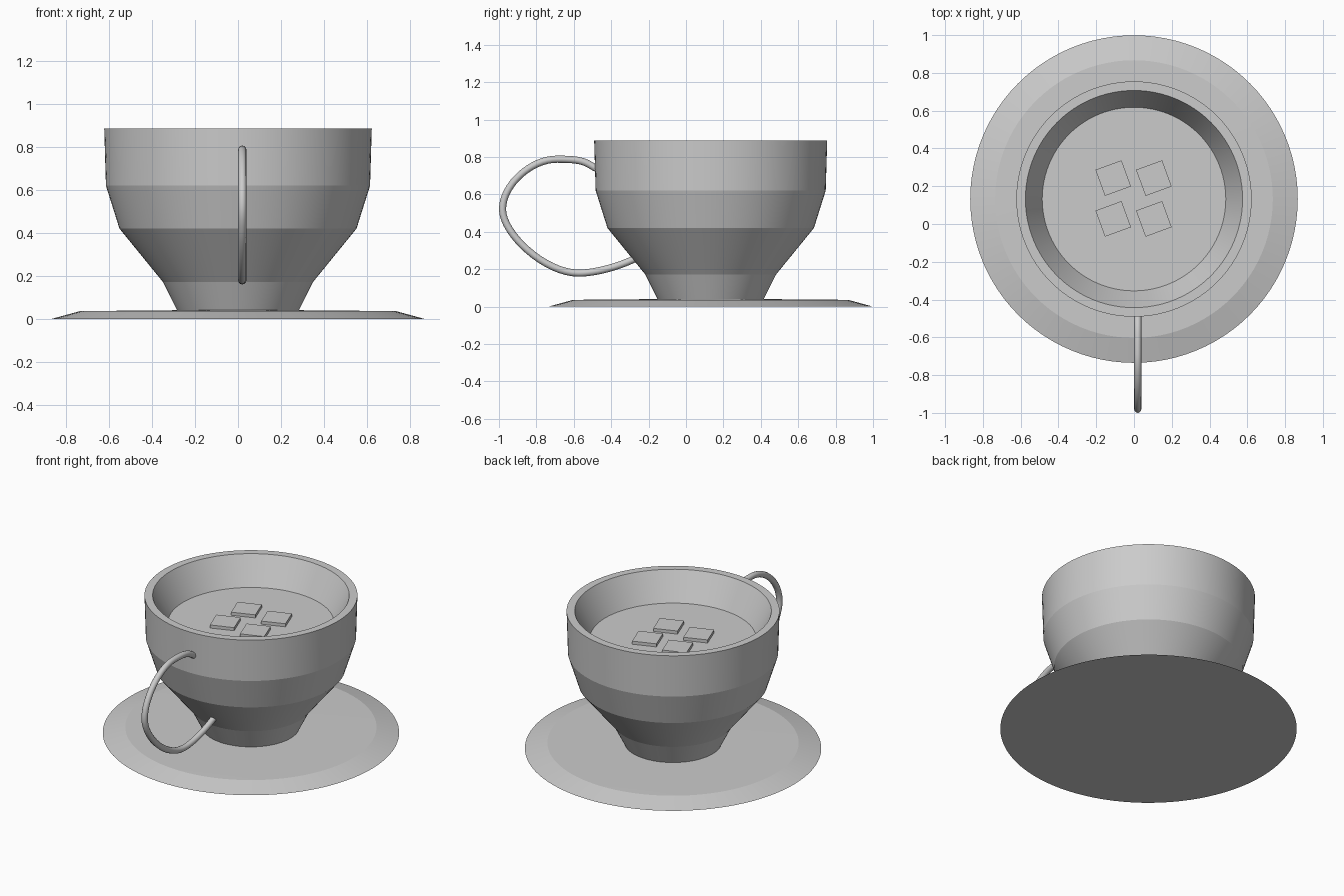
import bpy, bmesh, math
from mathutils import Vector, Matrix

cube = bpy.data.objects.get("Cube")
if cube:
    bpy.data.objects.remove(cube)

CENTRE_Y = 0.132
SEGMENTS = 96

# One plain grey for everything
grey = bpy.data.materials.new("ceramic_grey")
grey.use_nodes = True
colour = (0.6, 0.6, 0.6, 1)
grey.diffuse_color = colour
grey.node_tree.nodes["Principled BSDF"].inputs["Base Color"].default_value = colour


def finish(bm, name):
    bmesh.ops.recalc_face_normals(bm, faces=bm.faces)
    mesh = bpy.data.meshes.new(name)
    bm.to_mesh(mesh)
    bm.free()
    mesh.materials.append(grey)
    obj = bpy.data.objects.new(name, mesh)
    bpy.context.collection.objects.link(obj)
    bpy.ops.object.select_all(action="DESELECT")
    obj.select_set(True)
    bpy.context.view_layer.objects.active = obj
    bpy.ops.object.shade_smooth_by_angle(angle=math.radians(8))
    return obj


def lathe(name, profile):
    """Spin a (radius, height) profile and close both ends with a disc."""
    bm = bmesh.new()
    rings = []
    for r, z in profile:
        rings.append([bm.verts.new((r * math.cos(a), r * math.sin(a) + CENTRE_Y, z))
                      for a in (math.tau * i / SEGMENTS for i in range(SEGMENTS))])
    for low, high in zip(rings, rings[1:]):
        for i in range(SEGMENTS):
            j = (i + 1) % SEGMENTS
            bm.faces.new((low[i], low[j], high[j], high[i]))
    bm.faces.new(rings[0])
    bm.faces.new(rings[-1])
    return finish(bm, name)


# Saucer with a sloping edge
lathe("saucer", [(0.867, 0), (0.735, 0.036), (0.29, 0.04)])

# Cup: stepped outer wall, flat rim, sloping inner wall, drink surface
lathe("cup", [(0.283, 0.038), (0.35, 0.172), (0.552, 0.42), (0.615, 0.62),
              (0.623, 0.887), (0.575, 0.887), (0.486, 0.71)])

# Four turned square tablets floating on the drink
for row, y in (("back", 0.243), ("front", 0.027)):
    for side, x in (("right", -0.11), ("left", 0.105)):
        bm = bmesh.new()
        bmesh.ops.create_cube(bm, size=1, matrix=Matrix.Translation((x, y, 0.715))
                              @ Matrix.Rotation(math.radians(20), 4, "Z")
                              @ Matrix.Diagonal((0.147, 0.147, 0.03, 1)))
        finish(bm, f"tablet_{row}_{side}")

# Handle: a round tube along a bezier loop; (y, z) point and half-tangent
path = [((-0.48, 0.738), (-0.06, 0.035)), ((-0.69, 0.788), (-0.14, 0)),
        ((-0.981, 0.52), (0, -0.13)), ((-0.575, 0.179), (0.1, 0)),
        ((-0.265, 0.26), (0.08, 0.04))]
curve = bpy.data.curves.new("handle", "CURVE")
curve.dimensions = "3D"
curve.bevel_depth = 0.019
curve.bevel_resolution = 4
curve.resolution_u = 16
curve.use_fill_caps = True
spline = curve.splines.new("BEZIER")
spline.bezier_points.add(len(path) - 1)
for point, (p, t) in zip(spline.bezier_points, path):
    co, tangent = Vector((0.02, *p)), Vector((0, *t))
    point.handle_left_type = point.handle_right_type = "FREE"
    point.co = co
    point.handle_left = co - tangent
    point.handle_right = co + tangent
# Longer pull where the loop swings down to its lowest point
spline.bezier_points[3].handle_left.y -= 0.08
curve.materials.append(grey)
handle = bpy.data.objects.new("handle", curve)
bpy.context.collection.objects.link(handle)
